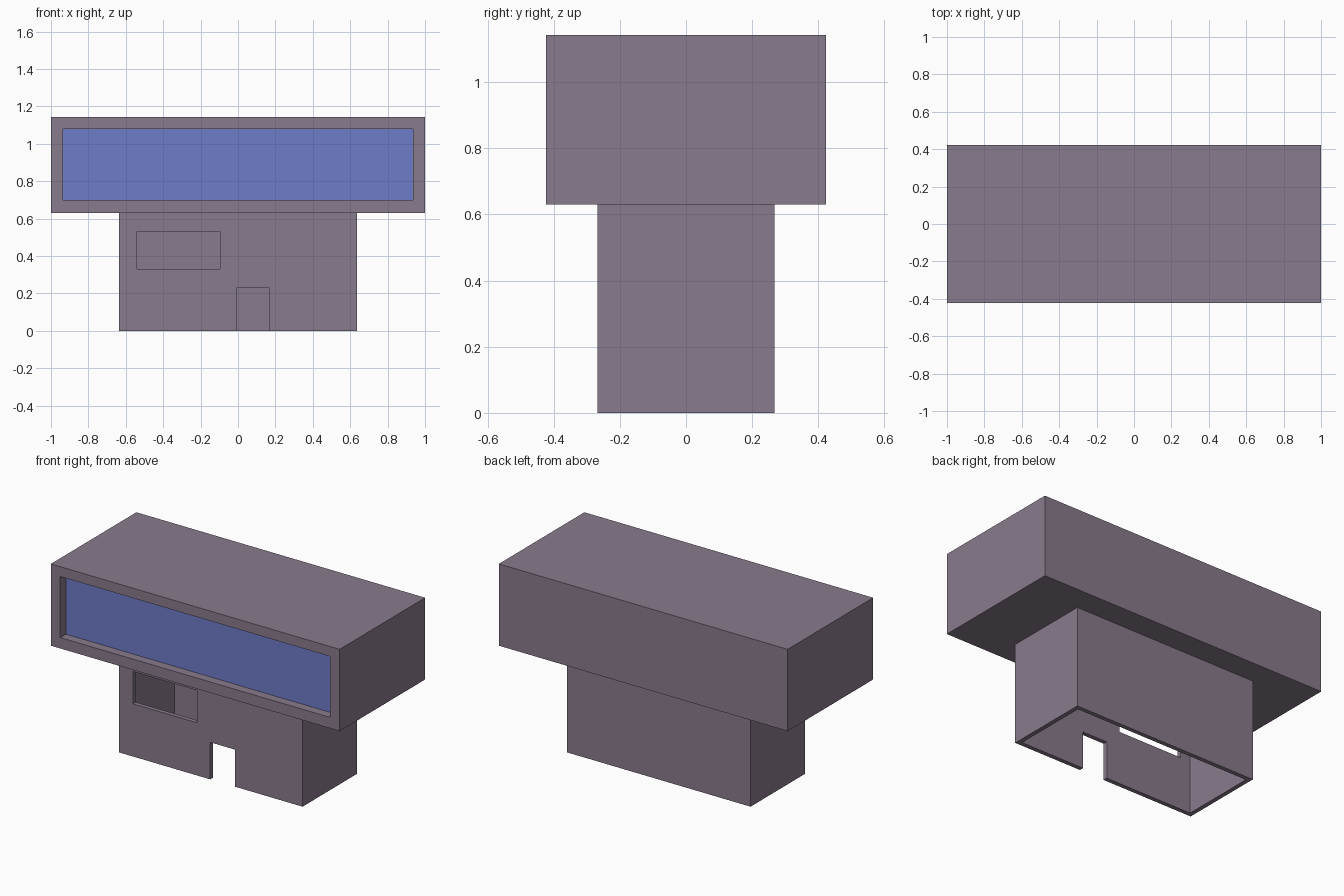
import bpy
import bmesh

if "Cube" in bpy.data.objects:
    bpy.data.objects.remove(bpy.data.objects["Cube"], do_unlink=True)


def material(name, color):
    mat = bpy.data.materials.new(name)
    mat.use_nodes = True
    mat.diffuse_color = color
    mat.node_tree.nodes["Principled BSDF"].inputs["Base Color"].default_value = color
    return mat


def box(name, low, high, mat=None):
    """Axis-aligned box between two corners."""
    bm = bmesh.new()
    bmesh.ops.create_cube(bm, size=1)
    for v in bm.verts:
        v.co = [low[i] if v.co[i] < 0 else high[i] for i in range(3)]
    mesh = bpy.data.meshes.new(name)
    bm.to_mesh(mesh)
    bm.free()
    obj = bpy.data.objects.new(name, mesh)
    bpy.context.collection.objects.link(obj)
    if mat:
        mesh.materials.append(mat)
    return obj


def cut(target, low, high):
    """Subtract a box from the target and discard the cutter."""
    cutter = box("cutter", low, high)
    cutter.hide_render = True
    mod = target.modifiers.new("cut", "BOOLEAN")
    mod.operation = "DIFFERENCE"
    mod.solver = "EXACT"
    mod.object = cutter
    bpy.context.view_layer.objects.active = target
    bpy.ops.object.modifier_apply(modifier=mod.name)
    bpy.data.objects.remove(cutter, do_unlink=True)


wall = material("mauve wall", (0.25, 0.197, 0.262, 1))
glass = material("blue glass", (0.156, 0.202, 0.578, 1))

W, D, FLOOR, TOP = 0.635, 0.268, 0.63, 1.142   # lower half-sizes and heights
T = 0.027                                      # wall thickness
FRONT = -0.423

# Hollow ground storey, open underneath, with a window and a doorway
lower = box("lower_storey", (-W, -D, 0), (W, D, FLOOR), wall)
cut(lower, (T - W, T - D, -0.1), (W - T, D - T, FLOOR + 0.1))
cut(lower, (-0.54, -D - 0.1, 0.33), (-0.097, -D + 0.1, 0.532))
cut(lower, (-0.005, -D - 0.1, -0.1), (0.167, -D + 0.1, 0.232))

# Overhanging upper storey with a recessed front
upper = box("upper_storey", (-1, FRONT, FLOOR), (1, -FRONT, TOP), wall)
cut(upper, (-0.935, FRONT - 0.1, 0.698), (0.935, FRONT + 0.062, 1.08))

# Wide window pane at the back of the recess
box("window_pane", (-0.935, FRONT + 0.056, 0.698), (0.935, FRONT + 0.062, 1.08), glass)
